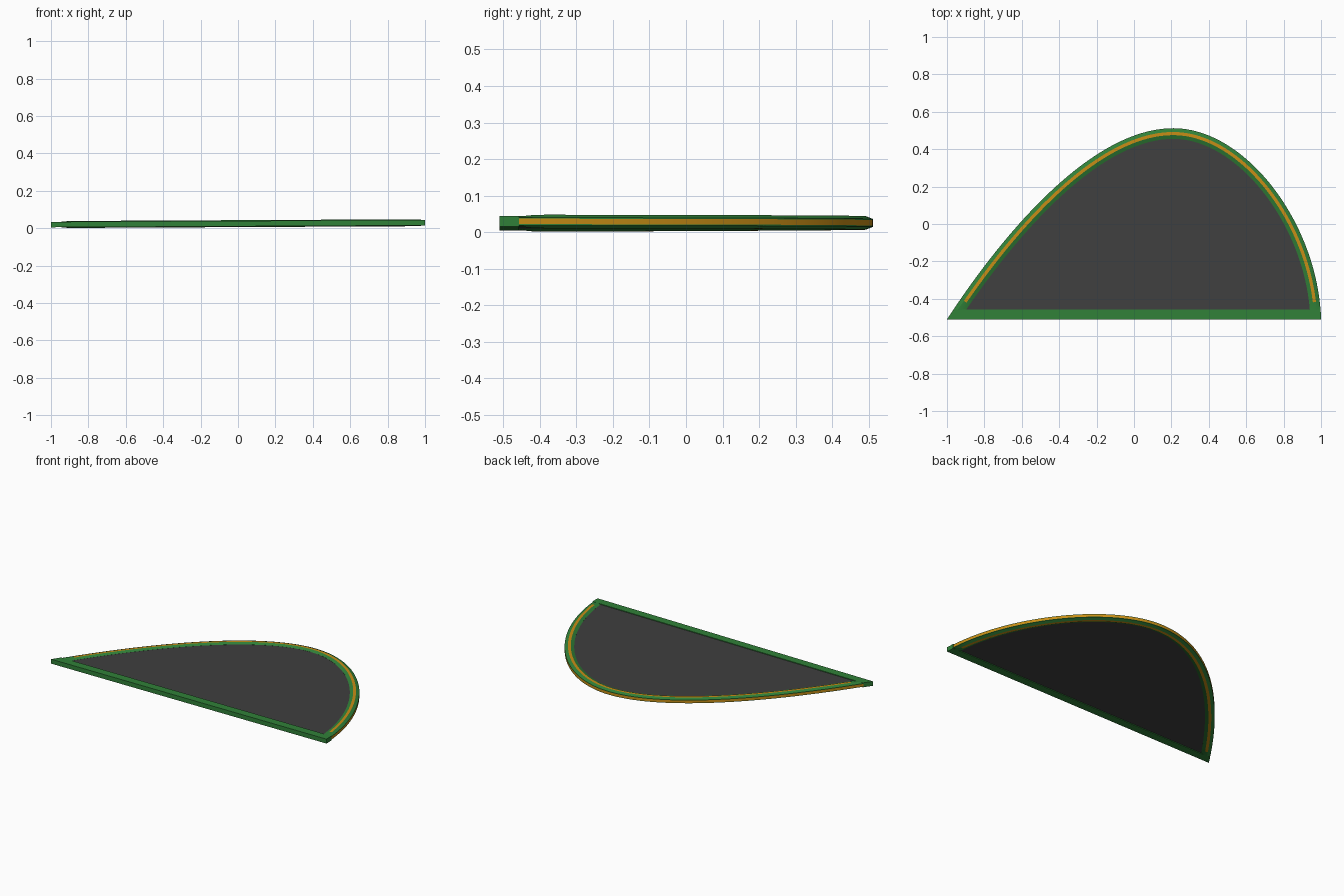
import bpy, bmesh
from mathutils import Vector
from mathutils.geometry import interpolate_bezier

cube = bpy.data.objects.get("Cube")
if cube:
    bpy.data.objects.remove(cube)


def material(name, rgb):
    m = bpy.data.materials.new(name)
    m.use_nodes = True
    m.diffuse_color = (*rgb, 1)
    m.node_tree.nodes["Principled BSDF"].inputs["Base Color"].default_value = (*rgb, 1)
    return m


GREEN = material("green", (0.03, 0.22, 0.04))
ORANGE = material("orange", (0.58, 0.27, 0.008))
GREY = material("dark grey", (0.05, 0.05, 0.05))

FRONT, BAR_BACK = -0.51, -0.457
BAR_HALF, RIM_HALF, SIDE_HALF = 0.0145, 0.0185, 0.0105


def finish(bm, name, mats):
    # the whole sheet rises gently towards +x
    for v in bm.verts:
        v.co.z += 0.0245 + 0.005 * v.co.x
    bmesh.ops.recalc_face_normals(bm, faces=bm.faces)
    mesh = bpy.data.meshes.new(name)
    bm.to_mesh(mesh)
    bm.free()
    obj = bpy.data.objects.new(name, mesh)
    bpy.context.collection.objects.link(obj)
    for m in mats:
        mesh.materials.append(m)
    return obj


def trim_front(bm, y):
    bmesh.ops.bisect_plane(bm, geom=bm.verts[:] + bm.edges[:] + bm.faces[:],
                           plane_co=(0, y, 0), plane_no=(0, 1, 0), clear_inner=True)


def prism(outline, half):
    bm = bmesh.new()
    face = bm.faces.new([bm.verts.new((x, y, -half)) for x, y in outline])
    top = bmesh.ops.extrude_face_region(bm, geom=[face])["geom"]
    for v in top:
        if isinstance(v, bmesh.types.BMVert):
            v.co.z = half
    return bm


# Arched outline: two curve spans meeting at the crest
spans = [((-1, FRONT), (-0.72, -0.08), (-0.24, 0.512), (0.21, 0.512)),
         ((0.21, 0.512), (0.6, 0.512), (0.985, 0.0), (1, FRONT))]
path = []
for span in spans:
    pts = interpolate_bezier(*[Vector((*p, 0)) for p in span], 49)
    path += pts if not path else pts[1:]


def inset(i, distance):
    d = (path[min(i + 1, len(path) - 1)] - path[max(i - 1, 0)]).normalized()
    return path[i] + Vector((d.y, -d.x, 0)) * distance


# Rim: eight-sided section swept along the outline, with inlaid stripes
half_section = [(0, 0.0075), (0, SIDE_HALF), (0.02, RIM_HALF),
                (0.037, RIM_HALF), (0.057, SIDE_HALF)]
section = half_section + [(d, -z) for d, z in reversed(half_section)]
STRIPES = {2: -0.41, 6: -0.41, 9: -0.47}   # section side: where its stripe starts
bm = bmesh.new()
rings = []
for i in range(len(path)):
    ring = []
    for d, z in section:
        p = inset(i, d)
        limit = BAR_HALF + (RIM_HALF - BAR_HALF) * max(0, min(1, (p.y + 0.45) / 0.04))
        ring.append(bm.verts.new((p.x, p.y, max(-limit, min(limit, z)))))
    rings.append(ring)
n = len(section)
for a, b in zip(rings, rings[1:]):
    for k in range(n):
        j = (k + 1) % n
        f = bm.faces.new((a[k], a[j], b[j], b[k]))
        f.material_index = int(f.calc_center_median().y > STRIPES.get(k, 9))
trim_front(bm, BAR_BACK - 0.003)
rim = finish(bm, "arched_rim", [GREEN, ORANGE])

# Front bar: straight edge with ends following the outline
bar = prism([(-1, FRONT), (1, FRONT), (0.998, BAR_BACK), (-0.965, BAR_BACK)], BAR_HALF)
finish(bar, "front_bar", [GREEN])

# Panel: thin sheet held inside the frame
panel = prism([inset(i, 0.05).xy for i in range(len(path))], 0.01)
trim_front(panel, BAR_BACK - 0.01)
finish(panel, "panel", [GREY])

# Smooth along the sweep, crisp across the section
bpy.ops.object.select_all(action="DESELECT")
rim.select_set(True)
bpy.context.view_layer.objects.active = rim
bpy.ops.object.shade_smooth_by_angle(angle=0.25)
